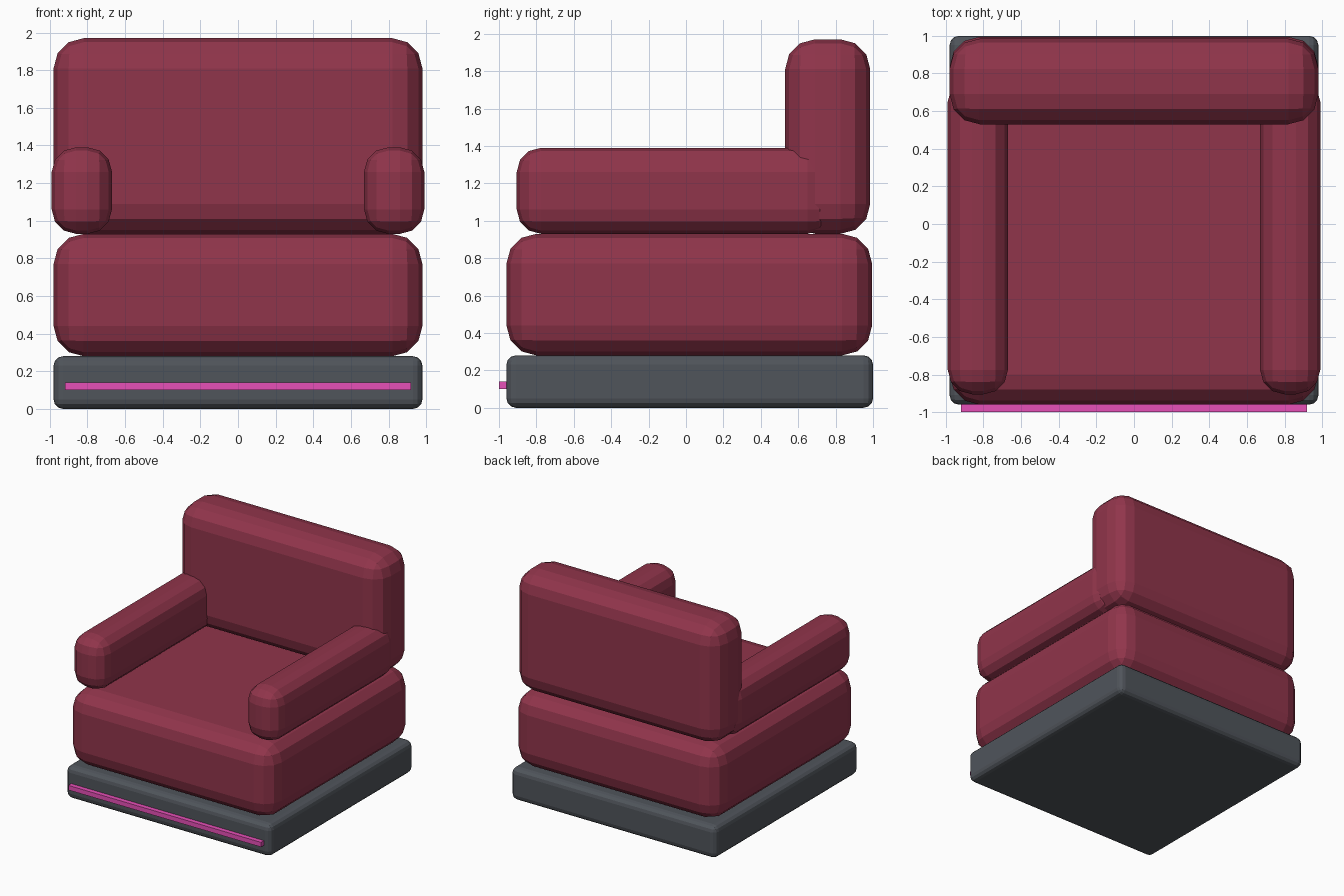
import bpy
from mathutils import Vector

if "Cube" in bpy.data.objects:
    bpy.data.objects.remove(bpy.data.objects["Cube"])


def material(name, rgb):
    m = bpy.data.materials.new(name)
    m.diffuse_color = (*rgb, 1)
    m.use_nodes = True
    m.node_tree.nodes["Principled BSDF"].inputs["Base Color"].default_value = m.diffuse_color
    return m


def block(name, lo, hi, mat, bevel=0, segments=3):
    """Box between two corners, optionally with rounded edges."""
    lo, hi = Vector(lo), Vector(hi)
    bpy.ops.mesh.primitive_cube_add(size=1, location=(lo + hi) / 2)
    ob = bpy.context.object
    ob.name = name
    ob.scale = hi - lo
    bpy.ops.object.transform_apply(location=False, rotation=False, scale=True)
    ob.data.materials.append(mat)
    if bevel:
        mod = ob.modifiers.new("rounding", 'BEVEL')
        mod.width = bevel
        mod.segments = segments
    return ob


fabric = material("red_fabric", (0.28, 0.035, 0.07))
plinth = material("dark_grey", (0.08, 0.09, 0.105))
glow = material("pink_trim", (0.80, 0.08, 0.48))

# Plinth with trim strip along the front
block("base", (-0.98, -0.96, 0), (0.98, 1.0, 0.28), plinth, 0.05)
block("front_strip", (-0.92, -1.0, 0.10), (0.92, -0.95, 0.14), glow)

# Upholstery
block("seat", (-0.98, -0.96, 0.28), (0.98, 0.995, 0.93), fabric, 0.16)
block("backrest", (-0.98, 0.53, 0.93), (0.98, 0.985, 1.97), fabric, 0.16)

# Armrests, tucked into the backrest
for side, x in (("left", -0.83), ("right", 0.83)):
    block(side + "_armrest", (x - 0.16, -0.905, 0.93), (x + 0.16, 0.78, 1.39),
          fabric, 0.13)
